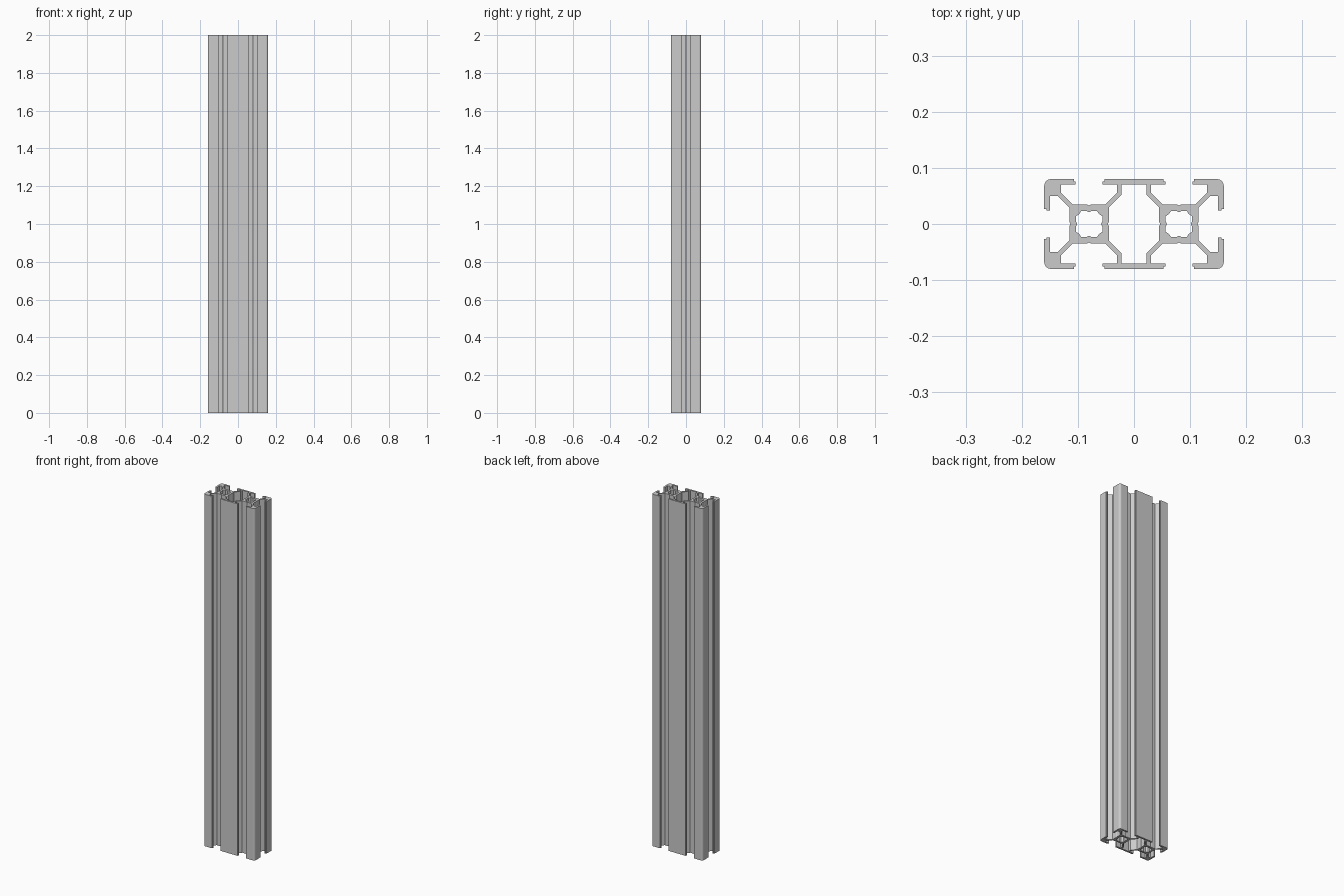
import bpy
from math import sin, cos, pi

if "Cube" in bpy.data.objects:
    bpy.data.objects.remove(bpy.data.objects["Cube"])

# Slotted double-width rail: one quarter of the section, mirrored, then extruded
C = 0.08  # centre of each square core


def mirror4(q, cx=0.0):
    """Quarter path (top centre -> left centre) to a full closed loop."""
    def clean(pts):
        out = []
        for p in pts:
            if not out or abs(p[0] - out[-1][0]) + abs(p[1] - out[-1][1]) > 1e-6:
                out.append(p)
        return out
    left = q + [(x, -y) for x, y in reversed(q)]
    loop = clean(left + [(-x, y) for x, y in reversed(left)])
    return [(x + cx, y) for x, y in loop[:-1]]


def slot_side(o=0.08):
    """Half a slot, from the lip to the groove in the core (slot on the y axis)."""
    return [(0.027, o), (0.027, o - 0.004), (0.024, o - 0.004), (0.024, o - 0.01),
            (0.05, o - 0.01), (0.05, 0.056), (0.029, 0.035), (0.004, 0.035), (0, 0.033)]


half = slot_side()
inner = [(-C + x, y) for x, y in half]
outer = [(-C - x, y) for x, y in reversed(half)]
r = 0.012
corner = [(-0.16 + r - r * sin(a), 0.08 - r + r * cos(a))
          for a in (i * pi / 12 for i in range(7))]
end = [(-C - y, x) for x, y in half]
outline = mirror4([(0, 0.08)] + inner + outer + corner + end)

# Central chamber
chamber = mirror4([(0, 0.07), (-0.022, 0.07), (-0.022, 0.052), (-0.045, 0.029),
                   (-0.045, 0.004), (-0.047, 0)])

# Scalloped bore of each core
bore = [(0, 0.021), (-0.005, 0.0235), (-0.014, 0.0235), (-0.017, 0.0185),
        (-0.0185, 0.017), (-0.0235, 0.014), (-0.0235, 0.005), (-0.021, 0)]

curve = bpy.data.curves.new("slotted_rail", 'CURVE')
curve.dimensions = '2D'
curve.fill_mode = 'BOTH'
curve.extrude = 1.0
for loop in (outline, chamber, mirror4(bore, -C), mirror4(bore, C)):
    s = curve.splines.new('POLY')
    s.points.add(len(loop) - 1)
    for p, (x, y) in zip(s.points, loop):
        p.co = (x, y, 0, 1)
    s.use_cyclic_u = True

rail = bpy.data.objects.new("slotted_rail", curve)
rail.location.z = 1.0
bpy.context.collection.objects.link(rail)
bpy.context.view_layer.objects.active = rail
rail.select_set(True)
bpy.ops.object.convert(target='MESH')
bpy.ops.object.shade_flat()
